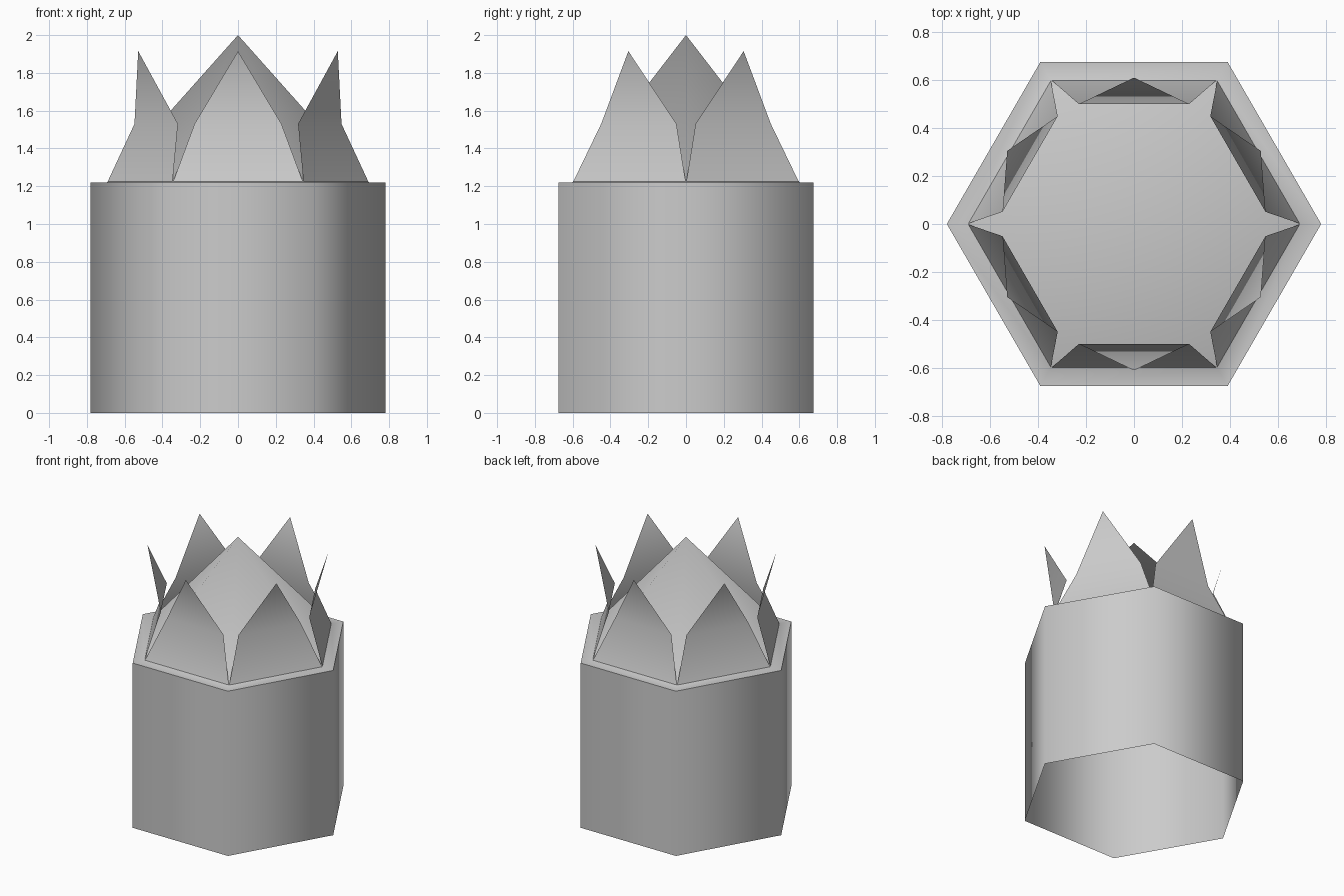
import bpy, bmesh
from math import radians, cos, sin
from mathutils import Matrix, Vector

cube = bpy.data.objects.get("Cube")
if cube:
    bpy.data.objects.remove(cube, do_unlink=True)

GREY = (0.6, 0.6, 0.6, 1)
mat = bpy.data.materials.new("plain grey")
mat.use_nodes = True
mat.diffuse_color = GREY
mat.node_tree.nodes["Principled BSDF"].inputs["Base Color"].default_value = GREY

BODY_R, CORE_R = 0.78, 0.695
RIM_Z, TOP_Z = 1.22, 2.0


def finish(bm, name):
    mesh = bpy.data.meshes.new(name)
    bm.to_mesh(mesh)
    bm.free()
    mesh.materials.append(mat)
    obj = bpy.data.objects.new(name, mesh)
    bpy.context.collection.objects.link(obj)
    bpy.ops.object.select_all(action='DESELECT')
    obj.select_set(True)
    bpy.context.view_layer.objects.active = obj
    bpy.ops.object.shade_smooth_by_angle(angle=radians(75))
    return obj


def hexagon(bm, r, z):
    return [bm.verts.new((r * cos(radians(60 * i)), r * sin(radians(60 * i)), z))
            for i in range(6)]


# Hollow six-sided body, open below, with a narrow rim and pointed core
bm = bmesh.new()
foot, rim, core = hexagon(bm, BODY_R, 0), hexagon(bm, BODY_R, RIM_Z), hexagon(bm, CORE_R, RIM_Z)
apex = bm.verts.new((0, 0, TOP_Z))
for i in range(6):
    j = (i + 1) % 6
    bm.faces.new((foot[i], foot[j], rim[j], rim[i]))
    bm.faces.new((rim[i], rim[j], core[j], core[i]))
    bm.faces.new((core[i], core[j], apex))
finish(bm, "body_and_core")

# Thin petals: each leans in, then flares out to its tip
outline = [(-0.345, -0.6, RIM_Z), (0.345, -0.6, RIM_Z),
           (0.23, -0.5, 1.53), (-0.23, -0.5, 1.53), (0, -0.61, 1.915)]
for k in range(6):
    turn = Matrix.Rotation(radians(60 * k), 3, 'Z')
    bm = bmesh.new()
    a, b, c, d, tip = [bm.verts.new(turn @ Vector(p)) for p in outline]
    bm.faces.new((a, b, c, d))
    bm.faces.new((d, c, tip))
    finish(bm, f"petal_{k + 1}")
